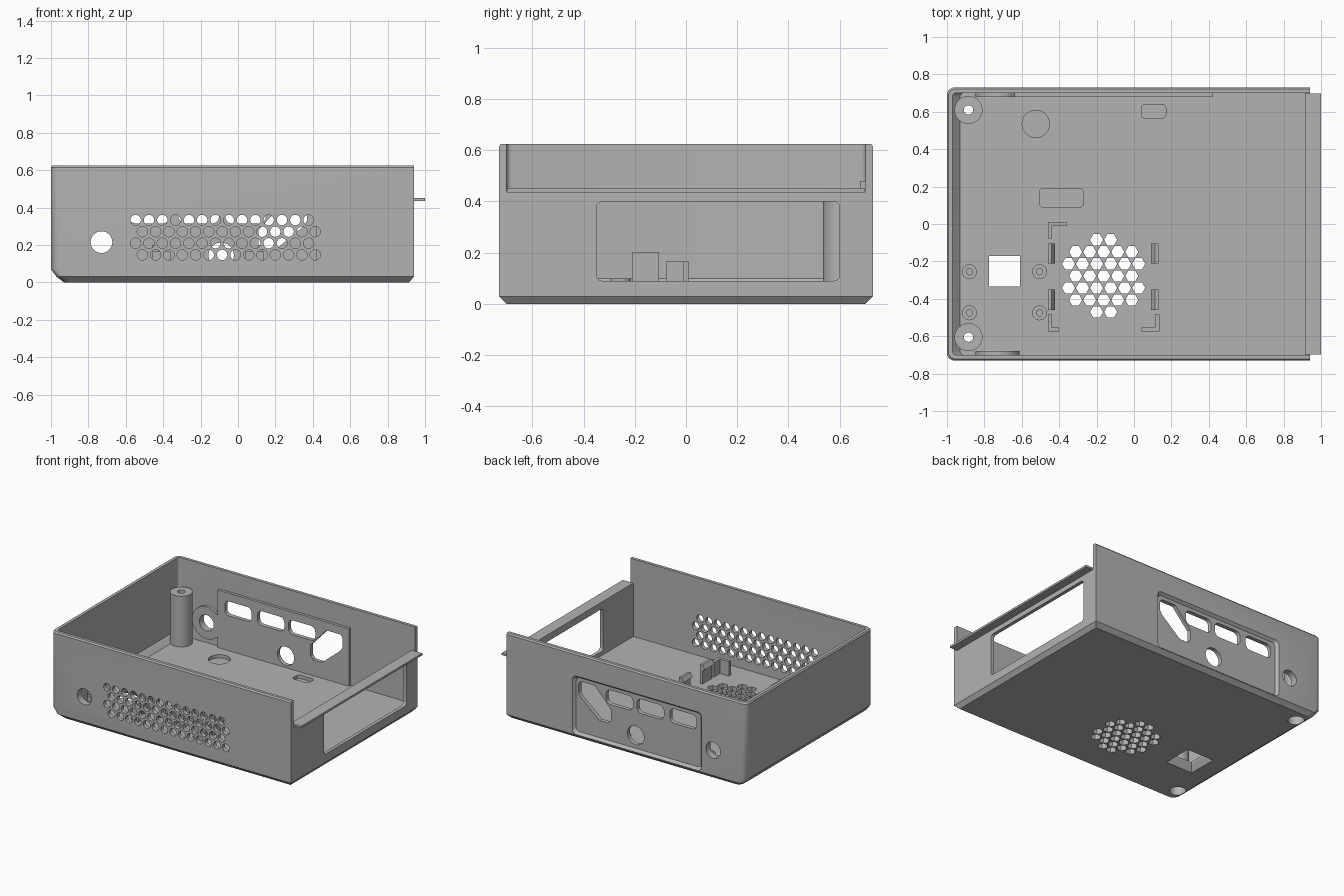
import bpy, bmesh, math
from mathutils import Matrix, Vector

if "Cube" in bpy.data.objects:
    bpy.data.objects.remove(bpy.data.objects["Cube"])

grey = bpy.data.materials.new("plain_grey")
grey.diffuse_color = (0.45, 0.45, 0.45, 1)
grey.use_nodes = True
grey.node_tree.nodes["Principled BSDF"].inputs["Base Color"].default_value = grey.diffuse_color


def finish(bm, name):
    bmesh.ops.recalc_face_normals(bm, faces=bm.faces)
    me = bpy.data.meshes.new(name)
    bm.to_mesh(me)
    bm.free()
    me.materials.append(grey)
    ob = bpy.data.objects.new(name, me)
    bpy.context.collection.objects.link(ob)
    return ob


def loft(bm, rings):
    """Closed solid through rings of equal point count."""
    vs = [[bm.verts.new(p) for p in r] for r in rings]
    n = len(vs[0])
    for a, b in zip(vs, vs[1:]):
        for i in range(n):
            bm.faces.new((a[i], a[(i + 1) % n], b[(i + 1) % n], b[i]))
    bm.faces.new(vs[0][::-1])
    bm.faces.new(vs[-1])


def round_rect(x0, x1, y0, y1, radii, steps=5):
    """Outline with radii for the corners (x0y0, x1y0, x1y1, x0y1)."""
    pts = []
    corners = ((x0, y0, 1, 1, 180), (x1, y0, -1, 1, 270), (x1, y1, -1, -1, 0), (x0, y1, 1, -1, 90))
    for (x, y, sx, sy, a0), r in zip(corners, radii):
        for k in range(steps + 1 if r else 1):
            a = math.radians(a0 + 90 * k / steps)
            pts.append((x + sx * r + r * math.cos(a) * bool(r), y + sy * r + r * math.sin(a) * bool(r)))
    return pts


def ngon(x, y, r, n=24):
    return [(x + r * math.cos(2 * math.pi * i / n), y + r * math.sin(2 * math.pi * i / n)) for i in range(n)]


# Place 2D outlines: along z, along y (x,z outline), along x (y,z outline)
PLACE = {"z": lambda a, b, d: (a, b, d), "y": lambda a, b, d: (a, d, b), "x": lambda a, b, d: (d, a, b)}


def prism(bm, pts, d0, d1, axis="z"):
    loft(bm, [[PLACE[axis](a, b, d) for a, b in pts] for d in (d0, d1)])


def box(bm, x0, x1, y0, y1, z0, z1):
    prism(bm, [(x0, y0), (x1, y0), (x1, y1), (x0, y1)], z0, z1)


def cut(ob, bm):
    cutter = finish(bm, "cutter")
    cutter.hide_render = True
    bpy.context.view_layer.objects.active = ob
    m = ob.modifiers.new("cut", 'BOOLEAN')
    m.operation, m.solver, m.object = 'DIFFERENCE', 'EXACT', cutter
    bpy.ops.object.modifier_apply(modifier=m.name)
    bpy.data.objects.remove(cutter)


FLOOR = 0.06

# Case: chamfered tray with rounded left corners
bm = bmesh.new()
layers = [(-.93, .915, .70, 0), (-.97, .94, .73, .03), (-1, .94, .73, .07),
          (-1, .94, .73, .615), (-.993, .94, .722, .625)]
loft(bm, [[(x, y, z) for x, y in round_rect(x0, x1, -w, w, (.04, 0, 0, .04))] for x0, x1, w, z in layers])
case = finish(bm, "case")

# Inner cavity
bm = bmesh.new()
loft(bm, [[(x, y, z) for x, y in round_rect(x0, .915, -.70, .70, (.02, 0, 0, .02))]
          for x0, z in ((-.93, FLOOR), (-.97, .10), (-.97, .8))])
cut(case, bm)

# Low right wall and its window
bm = bmesh.new()
box(bm, .90, 1.1, -.70, .70, .44, .8)
prism(bm, round_rect(-.35, .60, .09, .40, (.025,) * 4), .85, 1.1, "x")
cut(case, bm)

# Front vent: four staggered rows of round holes
bm = bmesh.new()
for row in range(4):
    for i in range(14):
        prism(bm, ngon(-.547 + .0355 * (row % 2) + .0711 * i, .333 - .062 * row, .028, 16), -.8, -.6, "y")
cut(case, bm)

# Floor vent: hexagonal holes in a round patch
bm = bmesh.new()
for row, (x, n) in enumerate([(-.2, 2), (-.312, 5), (-.35, 6), (-.312, 5), (-.35, 6), (-.312, 5), (-.2, 2)]):
    for i in range(n):
        prism(bm, ngon(x + .075 * i, -.085 - .0642 * row, .035, 6), -.1, .2)
cut(case, bm)

# Flared square opening, shallow floor pockets
bm = bmesh.new()
loft(bm, [[(-.6925 + a * h, -.2525 + b * h, z) for a, b in ((-1, -1), (1, -1), (1, 1), (-1, 1))]
          for h, z in ((.115, -.01), (.0825, .045), (.0825, .1))])
prism(bm, ngon(-.525, .535, .073, 32), .035, .1)
prism(bm, round_rect(.04, .17, .565, .64, (.02,) * 4), .035, .1)
prism(bm, round_rect(-.505, -.27, .09, .19, (.02,) * 4), .035, .1)
cut(case, bm)

# Recess in the outside of the back wall
bm = bmesh.new()
loft(bm, [[(x, y, z) for x, z in round_rect(-.62 - g, .39 + g, .05 - g, .445 + g, (.03,) * 4)]
          for g, y in ((0, .71), (.02, .735), (.02, .8))])
cut(case, bm)

# Connector panel backing the recess
bm = bmesh.new()
box(bm, -.64, .42, .68, .705, FLOOR - .01, .48)
panel = finish(bm, "connector_panel")


def connector_holes():
    bm = bmesh.new()
    for x in (-.475, -.21, .04):
        prism(bm, round_rect(x - .108, x + .108, .315, .42, (.035,) * 4), .6, .8, "y")
    prism(bm, ngon(-.09, .145, .068), .6, .8, "y")
    prism(bm, [(.11, .20), (.13, .175), (.20, .175), (.35, .30), (.37, .33),
               (.37, .40), (.35, .42), (.24, .42), (.11, .28)], .6, .8, "y")
    return bm


for ob in (case, panel):
    cut(ob, connector_holes())

# Round side holes with inner collars
bm = bmesh.new()
prism(bm, ngon(-.73, .215, .058, 32), -1, 1, "y")
cut(case, bm)
for name, y0, y1 in (("front_collar", -.705, -.68), ("back_collar", .68, .705)):
    bm = bmesh.new()
    prism(bm, ngon(-.73, .215, .118, 32), y0, y1, "y")
    collar = finish(bm, name)
    bm = bmesh.new()
    prism(bm, ngon(-.73, .215, .058, 32), -1, 1, "y")
    cut(collar, bm)

# Tall screw posts with counterbored holes from below
bm = bmesh.new()
for y in (-.605, .61):
    prism(bm, ngon(-.885, y, .055), -.1, .2)
cut(case, bm)
for name, y in (("front_post", -.605), ("back_post", .61)):
    bm = bmesh.new()
    prism(bm, ngon(-.885, y, .075, 32), .03, .43)
    post = finish(bm, name)
    for r, z0, z1 in ((.055, -.1, .25), (.025, .2, .6)):
        bm = bmesh.new()
        prism(bm, ngon(-.885, y, r), z0, z1)
        cut(post, bm)

# Small board standoffs
for x in (-.88, -.505):
    for y in (-.255, -.475):
        bm = bmesh.new()
        prism(bm, ngon(x, y, .04), FLOOR - .01, .10)
        standoff = finish(bm, "board_standoff")
        bm = bmesh.new()
        prism(bm, ngon(x, y, .017, 16), FLOOR, .2)
        cut(standoff, bm)

# L-shaped corner guides around the fan
for x, y, sx, sy, lx, ly in ((-.46, .012, 1, -1, .10, .09), (-.46, -.575, 1, 1, .06, .09), (.135, -.575, -1, 1, .095, .09)):
    bm = bmesh.new()
    t = .022
    prism(bm, [(x + sx * a, y + sy * b) for a, b in ((0, 0), (lx, 0), (lx, t), (t, t), (t, ly), (0, ly))], FLOOR - .01, .165)
    finish(bm, "corner_guide")

# Snap clips with an inward hook
for x, s in ((-.46, 1), (.13, -1)):
    for y0, y1 in ((-.21, -.105), (-.46, -.35)):
        bm = bmesh.new()
        prof = ((0, .05), (.018, .05), (.018, .155), (.038, .17), (.018, .20), (0, .20))
        prism(bm, [(x + s * a, z) for a, z in prof], y0, y1, "y")
        finish(bm, "snap_clip")

# Tongue along the top of the right wall
bm = bmesh.new()
box(bm, .915, 1.0, -.698, .698, .435, .45)
finish(bm, "lid_tongue")

# Smooth the round surfaces, keep edges sharp
bpy.ops.object.select_all(action='DESELECT')
for ob in bpy.context.collection.objects:
    ob.select_set(True)
bpy.context.view_layer.objects.active = case
bpy.ops.object.shade_smooth_by_angle(angle=math.radians(30))
